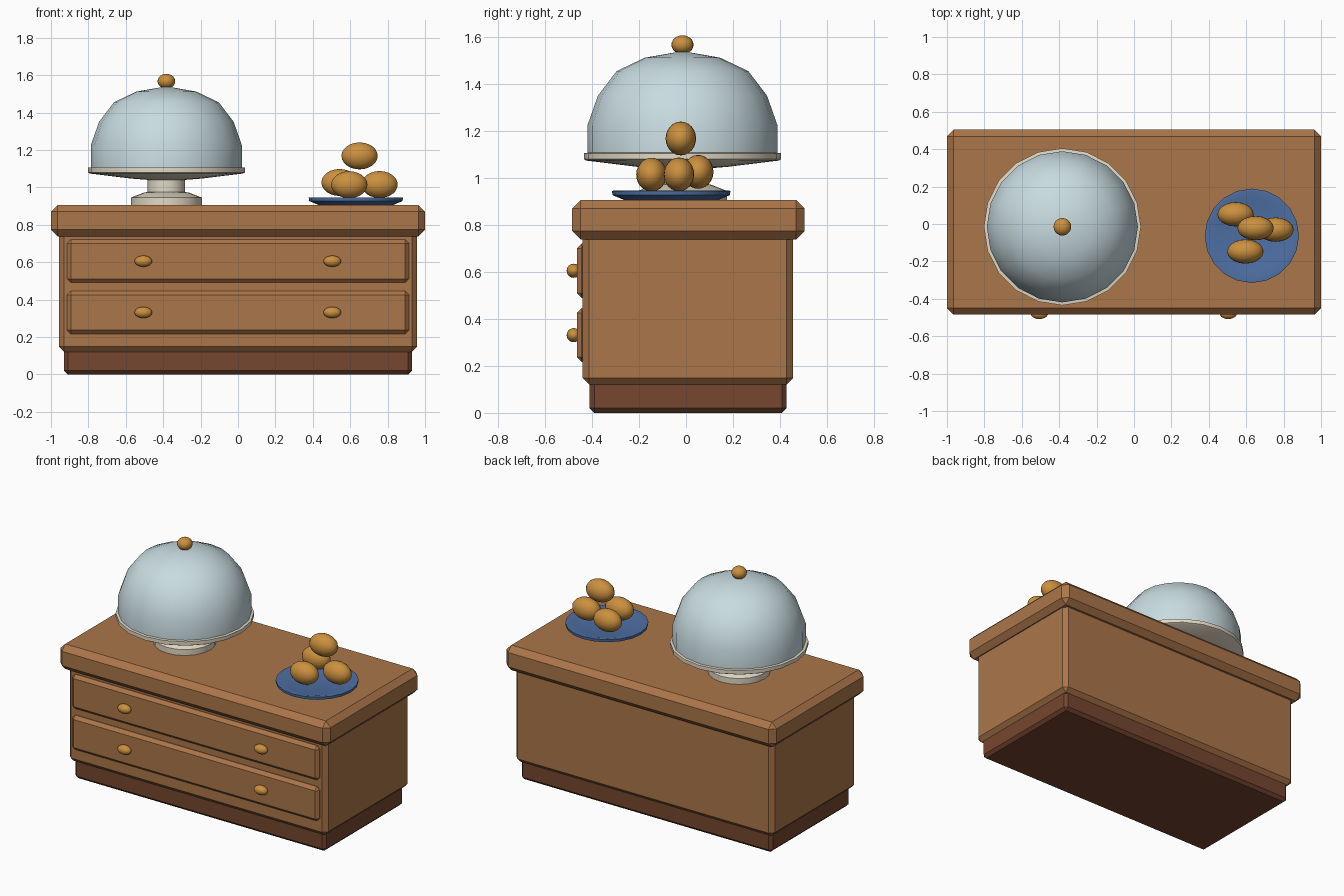
import bpy
import bmesh
import math

if "Cube" in bpy.data.objects:
    bpy.data.objects.remove(bpy.data.objects["Cube"], do_unlink=True)


def material(name, r, g, b):
    m = bpy.data.materials.new(name)
    m.use_nodes = True
    m.diffuse_color = (r, g, b, 1)
    m.node_tree.nodes["Principled BSDF"].inputs["Base Color"].default_value = (r, g, b, 1)
    return m


wood = material("warm wood", 0.41, 0.18, 0.067)
dark_wood = material("dark wood", 0.18, 0.061, 0.029)
golden = material("golden brown", 0.60, 0.28, 0.05)
glass = material("pale glass", 0.58, 0.71, 0.75)
cream = material("cream ceramic", 0.76, 0.69, 0.56)
blue = material("blue ceramic", 0.076, 0.16, 0.37)


def finish(name, bm, mat, smooth=None):
    mesh = bpy.data.meshes.new(name)
    bmesh.ops.recalc_face_normals(bm, faces=bm.faces)
    bm.to_mesh(mesh)
    bm.free()
    mesh.materials.append(mat)
    obj = bpy.data.objects.new(name, mesh)
    bpy.context.collection.objects.link(obj)
    if smooth:
        bpy.ops.object.select_all(action="DESELECT")
        obj.select_set(True)
        bpy.context.view_layer.objects.active = obj
        bpy.ops.object.shade_smooth_by_angle(angle=math.radians(smooth))
    return obj


def box(name, lo, hi, bevel, mat):
    """Chamfered box between two corners."""
    bm = bmesh.new()
    bmesh.ops.create_cube(bm, size=1)
    for v in bm.verts:
        v.co = [(a + b) / 2 + c * (b - a) for a, b, c in zip(lo, hi, v.co)]
    bmesh.ops.bevel(bm, geom=bm.edges[:], offset=bevel, segments=1, affect="EDGES")
    return finish(name, bm, mat)


def ellipsoid(name, centre, radii, mat):
    bm = bmesh.new()
    bmesh.ops.create_uvsphere(bm, u_segments=20, v_segments=12, radius=1)
    for v in bm.verts:
        v.co = [c + r * p for c, r, p in zip(centre, radii, v.co)]
    return finish(name, bm, mat, 60)


def lathe(name, x, y, profile, mat, sides=20):
    """Closed turned form from (radius, height) points, axis to axis."""
    bm = bmesh.new()
    verts = [bm.verts.new((x + r, y, z)) for r, z in profile]
    edges = [bm.edges.new(pair) for pair in zip(verts, verts[1:])]
    bmesh.ops.spin(bm, geom=verts + edges, cent=(x, y, 0), axis=(0, 0, 1),
                   angle=math.tau, steps=sides, use_merge=True)
    bmesh.ops.remove_doubles(bm, verts=bm.verts, dist=0.0005)
    return finish(name, bm, mat, 35)


# Cabinet
box("plinth", (-0.93, -0.41, 0), (0.93, 0.428, 0.15), 0.02, dark_wood)
box("cabinet_body", (-0.957, -0.44, 0.12), (0.957, 0.455, 0.78), 0.028, wood)
box("countertop", (-1, -0.485, 0.738), (1, 0.505, 0.906), 0.036, wood)

# Drawers with paired knobs
for level, bottom in (("lower", 0.216), ("upper", 0.49)):
    box(level + "_drawer", (-0.915, -0.465, bottom), (0.915, -0.40, bottom + 0.23), 0.021, wood)
    for side, x in (("right", -0.506), ("left", 0.504)):
        ellipsoid(f"{level}_{side}_knob", (x, -0.478, bottom + 0.115),
                  (0.047, 0.03, 0.03), golden)

# Covered cake stand
cx, cy = -0.383, -0.015
lathe("cake_stand", cx, cy,
      [(0, 0.9), (0.19, 0.9), (0.19, 0.945), (0.12, 0.972), (0.1, 0.975), (0.1, 1.04),
       (0.19, 1.047), (0.41, 1.074), (0.42, 1.08), (0.42, 1.105), (0.4, 1.108), (0, 1.1)], cream)
lathe("cake_dome", cx, cy,
      [(0, 1.1), (0.404, 1.1), (0.404, 1.225), (0.36, 1.35), (0.28, 1.455),
       (0.16, 1.512), (0, 1.54)], glass)
ellipsoid("dome_knob", (cx, cy, 1.567), (0.047, 0.047, 0.04), golden)

# Plate of rolls
lathe("plate", 0.63, -0.063,
      [(0, 0.902), (0.19, 0.902), (0.25, 0.927), (0.252, 0.945), (0.235, 0.947),
       (0.19, 0.935), (0, 0.935)], blue)
rolls = [(0.543, 0.052, 1.026), (0.757, -0.03, 1.015), (0.595, -0.147, 1.014), (0.65, -0.022, 1.168)]
for i, centre in enumerate(rolls):
    ellipsoid(f"bread_roll_{i + 1}", centre, (0.097, 0.065, 0.072), golden)
